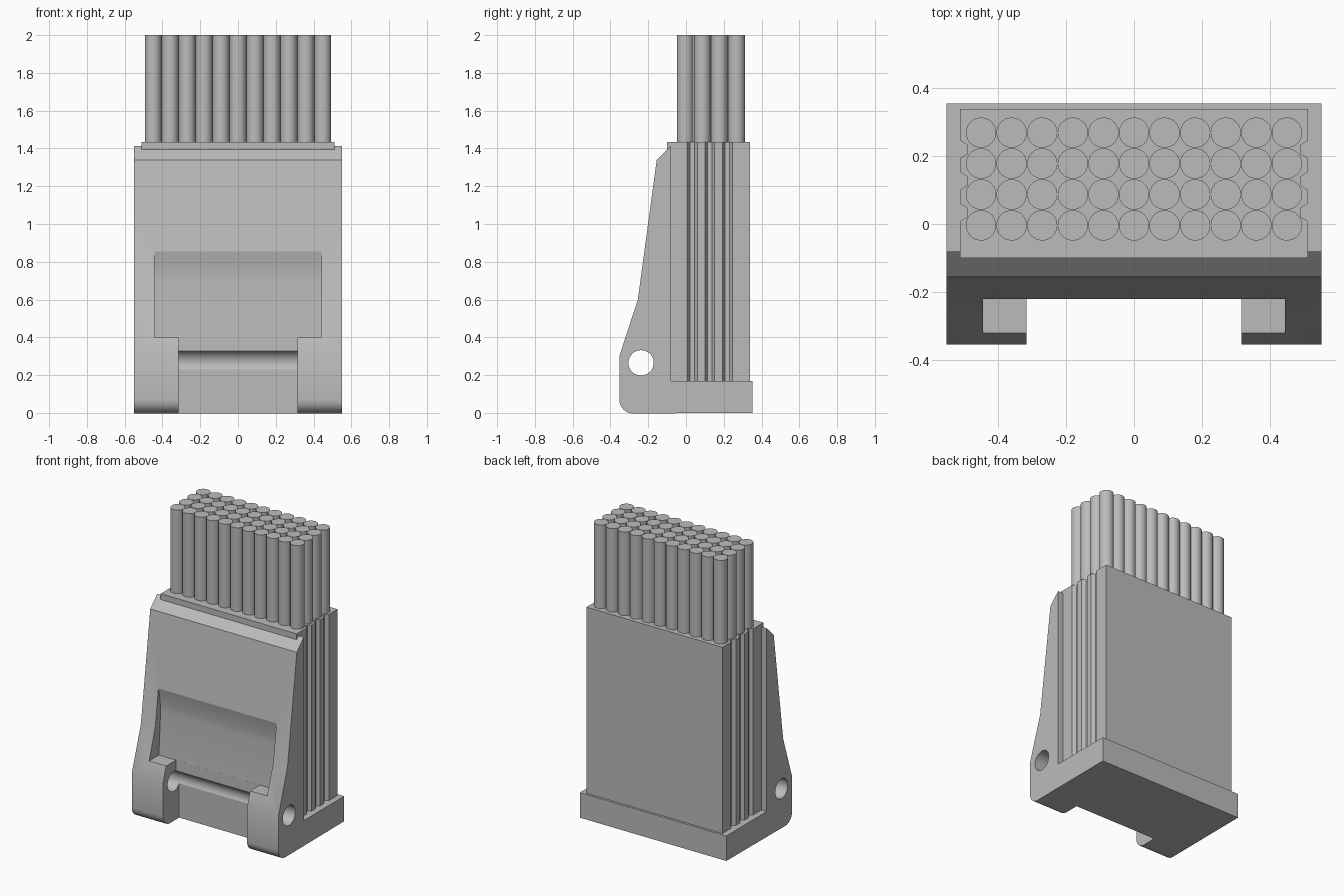
import bpy
import bmesh
from math import sin, cos, pi, radians

cube = bpy.data.objects.get("Cube")
if cube:
    bpy.data.objects.remove(cube, do_unlink=True)

# One plain grey for everything
GREY = (0.5, 0.5, 0.5, 1)
grey = bpy.data.materials.new("plain grey")
grey.use_nodes = True
grey.diffuse_color = GREY
grey.node_tree.nodes["Principled BSDF"].inputs["Base Color"].default_value = GREY


def finish(name, bm):
    bmesh.ops.recalc_face_normals(bm, faces=bm.faces)
    mesh = bpy.data.meshes.new(name)
    bm.to_mesh(mesh)
    bm.free()
    mesh.materials.append(grey)
    obj = bpy.data.objects.new(name, mesh)
    bpy.context.collection.objects.link(obj)
    return obj


def prism(name, points, direction):
    """Extrude a closed 3D outline along a direction."""
    bm = bmesh.new()
    face = bm.faces.new([bm.verts.new(p) for p in points])
    top = bmesh.ops.extrude_face_region(bm, geom=[face])["geom"]
    bmesh.ops.translate(bm, vec=direction,
                        verts=[v for v in top if isinstance(v, bmesh.types.BMVert)])
    return finish(name, bm)


def side_prism(name, profile, half_width):
    """Extrude a (y, z) profile across x."""
    return prism(name, [(-half_width, y, z) for y, z in profile], (2 * half_width, 0, 0))


def arc(y, z, r, start, end, steps):
    return [(y + r * cos(start + (end - start) * i / steps),
             z + r * sin(start + (end - start) * i / steps)) for i in range(steps + 1)]


def select(obj):
    bpy.ops.object.select_all(action='DESELECT')
    obj.select_set(True)
    bpy.context.view_layer.objects.active = obj


def cut(obj, cutter):
    cutter.hide_render = True
    select(obj)
    mod = obj.modifiers.new("cut", 'BOOLEAN')
    mod.operation = 'DIFFERENCE'
    mod.solver = 'EXACT'
    mod.object = cutter
    bpy.ops.object.modifier_apply(modifier=mod.name)
    bpy.data.objects.remove(cutter, do_unlink=True)


# Housing: base shelf and sloped front in one side profile
profile = arc(-0.28, 0.07, 0.073, 1.5 * pi, pi, 8) + [
    (-0.353, 0.30), (-0.255, 0.60), (-0.155, 1.34), (-0.08, 1.413),
    (-0.08, 0.17), (0.353, 0.17), (0.353, 0)]
housing = side_prism("housing", profile, 0.55)

# Recess in the front, shallow at the top
recess = [(-0.6, 0.40), (-0.215, 0.40), (-0.197, 0.69), (-0.199, 0.73),
          (-0.206, 0.79), (-0.222, 0.86), (-0.6, 0.86)]
cut(housing, side_prism("recess_cutter", recess, 0.443))

# Hinge gap between the two front lugs
gap = [(-0.6, -0.1), (-0.181, -0.1), (-0.181, 0.26), (-0.217, 0.265),
       (-0.217, 0.33), (-0.215, 0.41), (-0.6, 0.41)]
cut(housing, side_prism("gap_cutter", gap, 0.315))

# Hinge pin hole
cut(housing, side_prism("hole_cutter", arc(-0.238, 0.265, 0.067, 0, 2 * pi, 48)[:-1], 0.7))

# Wire block with channels down both sides
right = [(0.51, -0.10)]
for a in (0.008, 0.1, 0.193):
    right += [(0.51, a), (0.488, a + 0.014), (0.488, a + 0.038), (0.51, a + 0.052)]
right.append((0.51, 0.338))
outline = right + [(-x, y) for x, y in reversed(right)]
block = prism("wire_block", [(x, y, 0.16) for x, y in outline], (0, 0, 1.273))

# Wires: four rows of eleven
bm = bmesh.new()
for row in range(4):
    for col in range(11):
        made = bmesh.ops.create_cone(bm, cap_ends=True, segments=32,
                                     radius1=0.0445, radius2=0.0445, depth=0.58)
        bmesh.ops.translate(bm, verts=made["verts"],
                            vec=((col - 5) * 0.0898, -0.004 + row * 0.0907, 1.71))
wires = finish("wires", bm)

for obj in (housing, block, wires):
    select(obj)
    bpy.ops.object.shade_smooth_by_angle(angle=radians(20))
